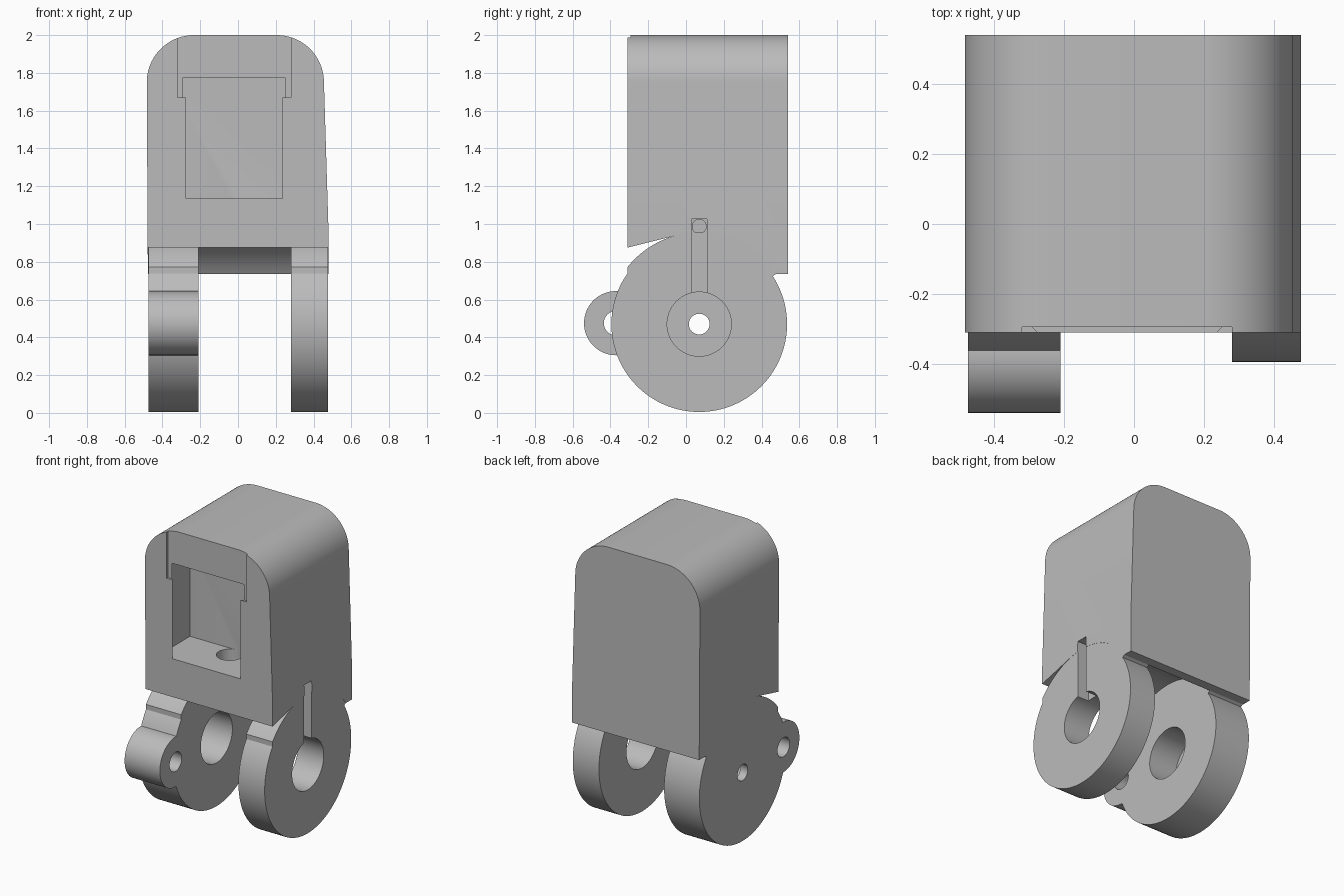
import bpy, bmesh
from math import sin, cos, radians
from mathutils import Vector

if "Cube" in bpy.data.objects:
    bpy.data.objects.remove(bpy.data.objects["Cube"], do_unlink=True)

# Single plain colour
GREY = (0.5, 0.5, 0.5, 1)
mat = bpy.data.materials.new("plain_grey")
mat.use_nodes = True
mat.diffuse_color = GREY
mat.node_tree.nodes["Principled BSDF"].inputs["Base Color"].default_value = GREY

AXES = {"x": lambda a, b, t: (t, a, b),
        "y": lambda a, b, t: (a, t, b),
        "z": lambda a, b, t: (a, b, t)}
HUB = (0.07, 0.47)


def prism(name, points, axis, start, end):
    """Extrude a 2D outline along an axis."""
    place = AXES[axis]
    bm = bmesh.new()
    face = bm.faces.new([bm.verts.new(place(a, b, start)) for a, b in points])
    grown = bmesh.ops.extrude_face_region(bm, geom=[face])
    shift = Vector(place(0, 0, end - start))
    bmesh.ops.translate(bm, vec=shift,
                        verts=[v for v in grown["geom"] if isinstance(v, bmesh.types.BMVert)])
    bmesh.ops.recalc_face_normals(bm, faces=bm.faces)
    mesh = bpy.data.meshes.new(name)
    bm.to_mesh(mesh)
    bm.free()
    mesh.materials.append(mat)
    obj = bpy.data.objects.new(name, mesh)
    bpy.context.collection.objects.link(obj)
    return obj


def arc(centre, radius, first, last, steps):
    angles = [radians(first + (last - first) * i / steps) for i in range(steps + 1)]
    return [(centre[0] + radius * cos(a), centre[1] + radius * sin(a)) for a in angles]


def circle(centre, radius, steps=64):
    return arc(centre, radius, 0, 360, steps)[:-1]


def rect(a0, a1, b0, b1):
    return [(a0, b0), (a1, b0), (a1, b1), (a0, b1)]


def combine(target, tool, operation="DIFFERENCE"):
    """Apply a boolean and discard the tool."""
    tool.hide_render = True
    mod = target.modifiers.new("combine", "BOOLEAN")
    mod.operation, mod.object, mod.solver = operation, tool, "EXACT"
    bpy.context.view_layer.objects.active = target
    bpy.ops.object.modifier_apply(modifier=mod.name)
    bpy.data.objects.remove(tool, do_unlink=True)


# Housing: rounded front outline, trimmed below by the side outline
outline = [(-0.477, 0.7), (0.478, 0.7), (0.478, 1.0)]
outline += arc((0.205, 1.75), 0.25, 0, 90, 24)
outline += arc((-0.233, 1.75), 0.25, 90, 180, 24)
housing = prism("housing", outline, "y", -0.31, 0.54)
underside = [(-0.4, 0.6), (-0.4, 0.852), (-0.31, 0.875)]
underside += arc(HUB, 0.485, 105, 33.1, 40) + [(0.7, 0.735), (0.7, 0.6)]
combine(housing, prism("underside_cutter", underside, "x", -1, 1))

# Front cavity, flaring inward behind the opening
MID = -0.02
flare = [(MID - 0.245, -0.32), (MID - 0.355, -0.21), (MID - 0.355, 0.02),
         (MID + 0.355, 0.02), (MID + 0.355, -0.21), (MID + 0.245, -0.32)]
combine(housing, prism("cavity_cutter", flare, "z", 1.135, 1.775))

# Shallow seat for a sliding cover
combine(housing, prism("cover_seat_cutter", rect(-0.32, 0.28, 1.67, 2.1), "y", -0.4, -0.295))

# Cable well in the cavity floor
combine(housing, prism("well_cutter", circle((MID, -0.06), 0.083), "z", 1.02, 1.145))


# Arms: discs with a raised shoulder under the housing
def arm(name, x0, x1):
    points = arc(HUB, 0.485, 33.1, 141.6, 60) + arc(HUB, 0.465, 144.8, 393.1, 110)
    return prism(name, points, "x", x0, x1)


left_arm = arm("left_arm", 0.28, 0.477)
right_arm = arm("right_arm", -0.475, -0.21)

# Lug on the right arm
LUG = (-0.37, 0.475)
combine(right_arm, prism("lug_tool", circle(LUG, 0.17), "x", -0.475, -0.21), "UNION")
combine(right_arm, prism("lug_hole_cutter", circle(LUG, 0.065, 32), "x", -1, 0))

# Hub bores
combine(left_arm, prism("left_bore_cutter", circle(HUB, 0.17), "x", 0.1, 0.6))
combine(right_arm, prism("right_bore_cutter", circle(HUB, 0.17), "x", -0.42, 0))
combine(right_arm, prism("pin_hole_cutter", circle(HUB, 0.055, 32), "x", -1, 0))

# Cable slot running up the left side
for part in (left_arm, housing):
    combine(part, prism("slot_cutter", rect(0.03, 0.11, HUB[1] + 0.1, 1.027), "x", 0.39, 0.6))
combine(housing, prism("cable_hole_cutter", circle((0.07, 0.987), 0.037, 32), "x", 0.25, 0.6))

# Smooth curved walls while keeping crisp edges
for part in (housing, left_arm, right_arm):
    bpy.ops.object.select_all(action="DESELECT")
    part.select_set(True)
    bpy.context.view_layer.objects.active = part
    bpy.ops.object.shade_smooth_by_angle(angle=radians(20))
